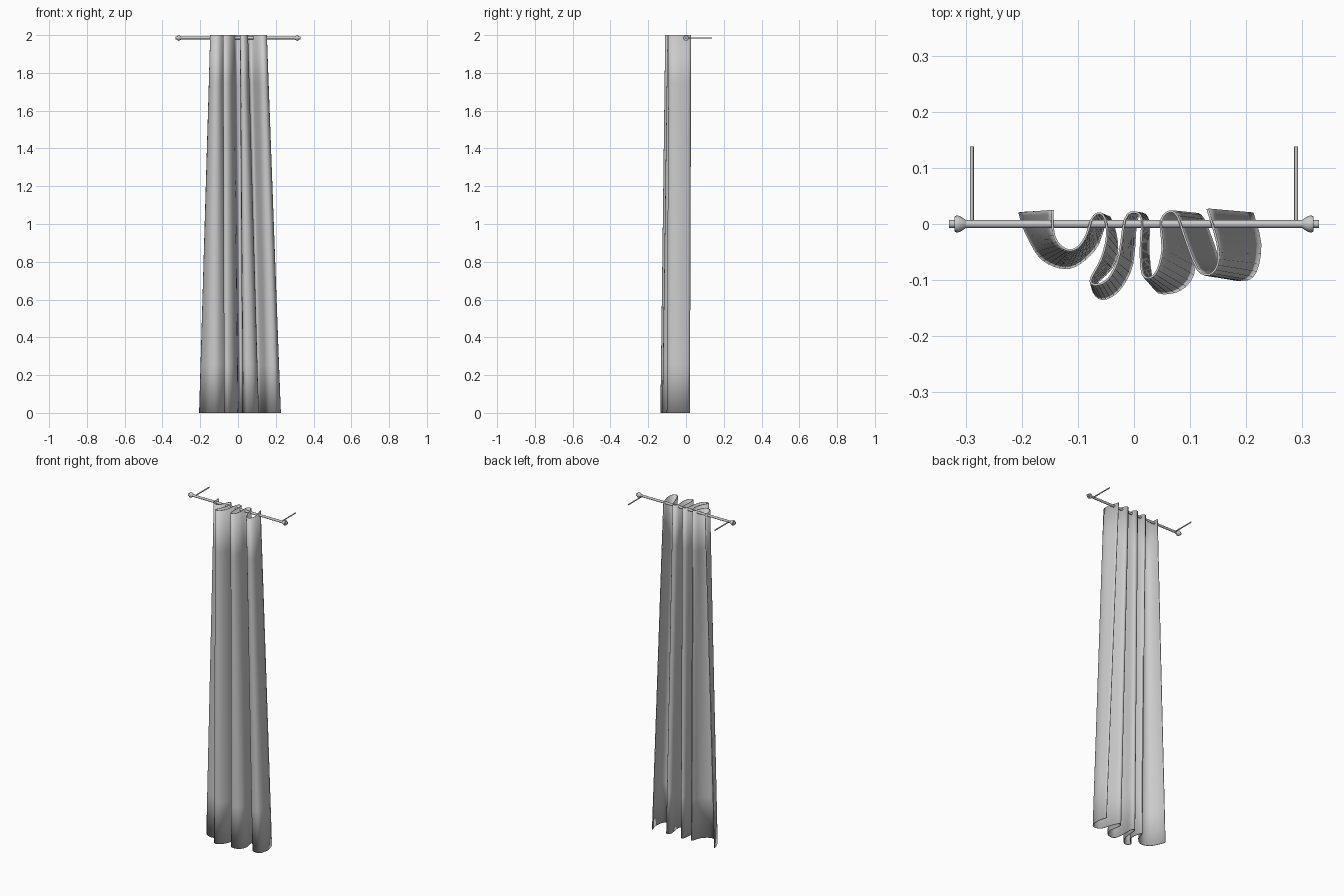
import bpy, bmesh, math
from mathutils import Vector, Matrix

if "Cube" in bpy.data.objects:
    bpy.data.objects.remove(bpy.data.objects["Cube"])

# Curtain folds in plan, millimetres: top edge x, y and bottom edge x, y
FOLDS = [
    (-145, 25, -204, 21), (-145, -5, -198, -2), (-140, -27, -186, -28),
    (-129, -41, -168, -58), (-113, -47, -143, -74), (-97, -39, -115, -78),
    (-84, -18, -88, -63), (-75, 9, -64, -35), (-63, 19, -48, 12),
    (-52, 10, -36, -6), (-48, -22, -30, -45), (-58, -62, -40, -78),
    (-76, -96, -72, -112), (-74, -107, -62, -132), (-57, -106, -43, -130),
    (-40, -90, -22, -111), (-26, -54, -3, -70), (-16, 8, 4, 6),
    (0, 21, 16, 18), (14, 8, 26, 2), (12, -45, 26, -55),
    (15, -88, 36, -114), (28, -96, 62, -123), (42, -82, 92, -110),
    (51, -45, 108, -75), (48, 5, 98, -5), (63, 22, 110, 17),
    (77, 14, 124, 8), (92, -28, 142, -38), (113, -80, 160, -88),
    (134, -90, 196, -100), (149, -73, 217, -84), (149, -35, 225, -35),
    (131, 27, 211, 20)]
HEIGHT, ROD_Z = 2.0, 1.985


def smooth(points, steps=3):
    """Catmull-Rom curve through the points."""
    p = [points[0]] + points + [points[-1]]
    out = []
    for i in range(1, len(p) - 2):
        a, b, c, d = p[i - 1:i + 3]
        for s in range(steps):
            t = s / steps
            out.append(0.5 * (2 * b + (c - a) * t + (2 * a - 5 * b + 4 * c - d) * t * t
                              + (3 * b - a - 3 * c + d) * t ** 3))
    return out + [points[-1]]


def finish(name, bm):
    me = bpy.data.meshes.new(name)
    bmesh.ops.recalc_face_normals(bm, faces=bm.faces)
    bm.to_mesh(me)
    bm.free()
    ob = bpy.data.objects.new(name, me)
    bpy.context.collection.objects.link(ob)
    bpy.ops.object.select_all(action='DESELECT')
    ob.select_set(True)
    bpy.context.view_layer.objects.active = ob
    bpy.ops.object.shade_smooth_by_angle(angle=math.radians(40))
    return ob


def lathe(name, profile, matrix, sides=16):
    """Turn (distance along axis, radius) pairs into a capped solid."""
    bm = bmesh.new()
    rings = [[bm.verts.new((r * math.cos(k * math.tau / sides),
                            r * math.sin(k * math.tau / sides), d))
              for k in range(sides)] for d, r in profile]
    for lo, hi in zip(rings, rings[1:]):
        for k in range(sides):
            n = (k + 1) % sides
            bm.faces.new((lo[k], lo[n], hi[n], hi[k]))
    bm.faces.new(rings[0])
    bm.faces.new(rings[-1])
    bm.transform(matrix)
    return finish(name, bm)


# Curtain: ruled surface between the tight top and the flared hem
top = smooth([Vector((a, b)) / 1000 for a, b, _, _ in FOLDS])
hem = smooth([Vector((c, d)) / 1000 for _, _, c, d in FOLDS])
bm = bmesh.new()
ROWS = 8
rows = [[bm.verts.new((*h.lerp(t, r / ROWS), HEIGHT * r / ROWS)) for t, h in zip(top, hem)]
        for r in range(ROWS + 1)]
for lo, hi in zip(rows, rows[1:]):
    for i in range(len(lo) - 1):
        bm.faces.new((lo[i], lo[i + 1], hi[i + 1], hi[i]))
curtain = finish("curtain", bm)
solid = curtain.modifiers.new("thickness", 'SOLIDIFY')
solid.thickness = 0.004
solid.offset = 0

# Rod along x
rod_axis = Matrix.Translation((0, 0, ROD_Z)) @ Matrix.Rotation(math.pi / 2, 4, 'Y')
lathe("rod", [(-0.302, 0.007), (0.302, 0.007)], rod_axis)

# Finials and wall brackets at both ends
FINIAL = [(0.299, 0.007), (0.302, 0.009), (0.311, 0.0145), (0.316, 0.015),
          (0.320, 0.0135), (0.320, 0.007), (0.330, 0.007)]
for side, sign in (("left", -1), ("right", 1)):
    lathe(side + "_finial", [(sign * d, r) for d, r in FINIAL], rod_axis)
    lathe(side + "_bracket", [(0, 0.0035), (0.138, 0.0035)],
          Matrix.Translation((sign * 0.289, 0, ROD_Z)) @ Matrix.Rotation(-math.pi / 2, 4, 'X'), 12)
